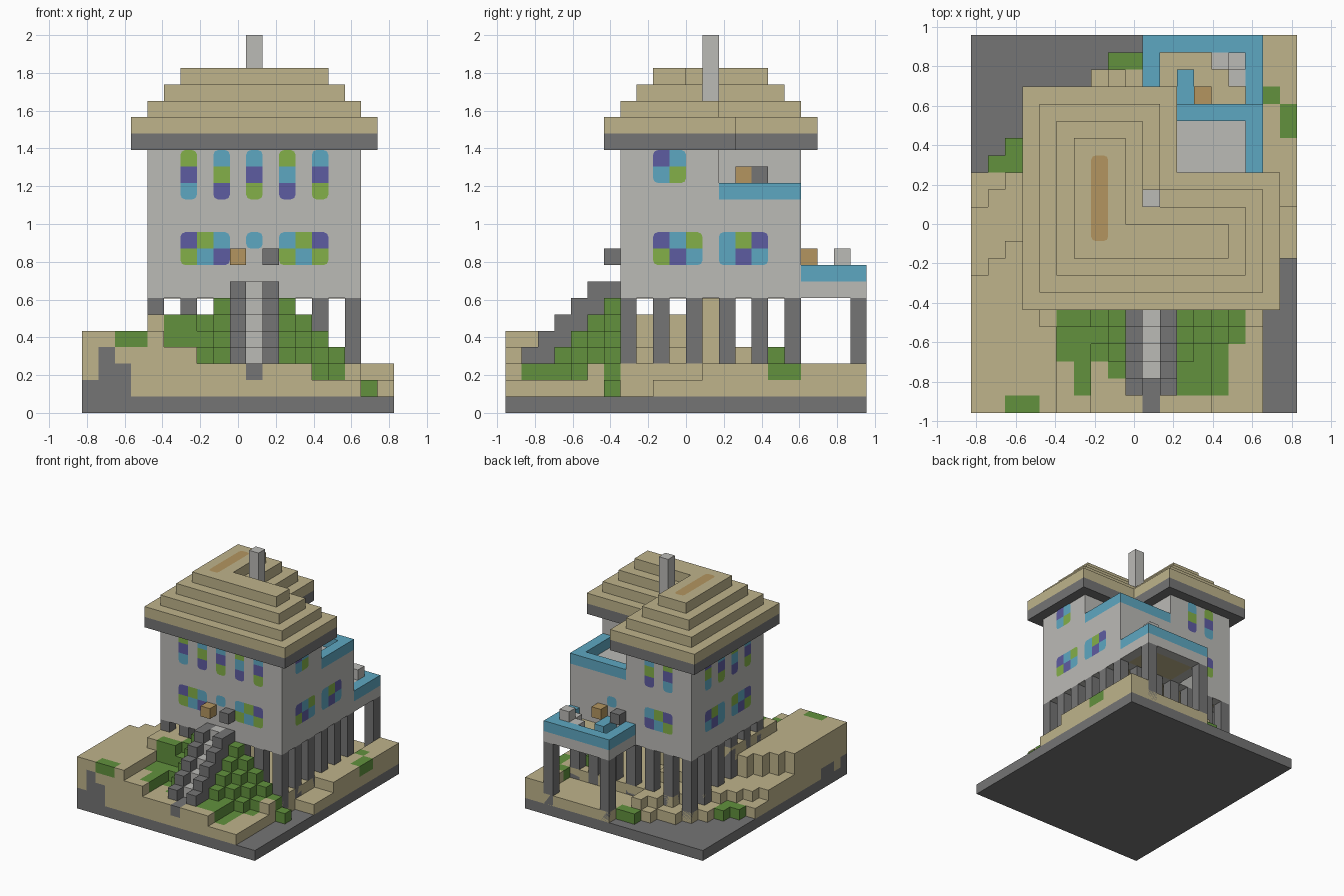
import bpy, bmesh, math
from mathutils import Vector

cube = bpy.data.objects.get("Cube")
if cube:
    bpy.data.objects.remove(cube)

U = 2 / 23            # edge of one block
NX, NY = 19, 22       # plot size in blocks


def place(x, y, z):
    return Vector(((x - NX / 2) * U, (y - NY / 2) * U, z * U))


def material(name, code):
    rgb = [(int(code[n:n + 2], 16) / 255) ** 2.2 for n in (0, 2, 4)]
    mat = bpy.data.materials.new(name)
    mat.use_nodes = True
    mat.diffuse_color = (*rgb, 1)
    mat.node_tree.nodes["Principled BSDF"].inputs["Base Color"].default_value = (*rgb, 1)
    return mat


TAN = material("sand tan", "BDB28A")
LIGHT = material("light grey", "BAB9B5")
DARK = material("dark grey", "747474")
BLUE = material("sky blue", "5EA6C0")
GREEN = material("grass green", "629040")
LIME = material("lime", "82AE4A")
PURPLE = material("purple", "5E5CA0")
WOOD = material("warm brown", "B29460")
GLASS = {"C": BLUE, "G": LIME, "P": PURPLE, "W": WOOD}


def finish(name, bm, mats):
    mesh = bpy.data.meshes.new(name)
    bm.to_mesh(mesh)
    bm.free()
    for mat in mats:
        mesh.materials.append(mat)
    obj = bpy.data.objects.new(name, mesh)
    bpy.context.scene.collection.objects.link(obj)
    return obj


def prism(name, mat, outline, z0, z1):
    """Upright block with a straight-edged outline, measured in blocks."""
    bm = bmesh.new()
    face = bm.faces.new([bm.verts.new(place(x, y, z0)) for x, y in outline])
    new = bmesh.ops.extrude_face_region(bm, geom=[face], use_keep_orig=True)["geom"]
    verts = [v for v in new if isinstance(v, bmesh.types.BMVert)]
    bmesh.ops.translate(bm, verts=verts, vec=(0, 0, (z1 - z0) * U))
    bmesh.ops.recalc_face_normals(bm, faces=bm.faces)
    return finish(name, bm, [mat])


def box(name, mat, x0, x1, y0, y1, z0, z1):
    return prism(name, mat, [(x0, y0), (x1, y0), (x1, y1), (x0, y1)], z0, z1)


def cell(name, mat, x, y, z, tall=1):
    return box(name, mat, x, x + 1, y, y + 1, z, z + tall)


def l_shape(inset):
    """Outline of the two-winged upper floor, shrunk by the inset."""
    a, b = 3 + inset, 6 + inset
    return [(a, b), (18 - inset, b), (18 - inset, 14 - inset),
            (12 - inset, 14 - inset), (12 - inset, 19 - inset), (a, 19 - inset)]


def panes(name, side, plane, top, columns):
    """Thin coloured panes; each column is a string read from the top down."""
    cells = {(c, top - 1 - n): p for c, text in columns.items()
             for n, p in enumerate(text) if p in GLASS}
    axis = Vector({"front": (0, -1, 0), "back": (0, 1, 0), "right": (1, 0, 0),
                   "left": (-1, 0, 0), "up": (0, 0, 1)}[side])

    def at(a, b):
        if side in ("front", "back"):
            p = place(a, plane, b)
        elif side == "up":
            p = place(a, b, plane)
        else:
            p = place(plane, a, b)
        return p + axis * 0.004

    bm = bmesh.new()
    keys = sorted(set(cells.values()))
    r = 0.28
    for (a, b), pane in cells.items():
        pts = []
        for sa, sb in ((-1, -1), (1, -1), (1, 1), (-1, 1)):
            ca, cb = a + 0.5 + sa / 2, b + 0.5 + sb / 2
            if (a + sa, b) in cells or (a, b + sb) in cells:
                pts.append((ca, cb))
                continue
            arc = [(ca - sa * r * (1 - math.cos(t)), cb - sb * r * (1 - math.sin(t)))
                   for t in (0, math.pi / 4, math.pi / 2)]
            pts += arc if sa * sb > 0 else arc[::-1]
        face = bm.faces.new([bm.verts.new(at(*p)) for p in pts])
        face.normal_update()
        if face.normal.dot(axis) < 0:
            face.normal_flip()
        face.material_index = keys.index(pane)
    finish(name, bm, [GLASS[k] for k in keys])


# Ground: stepped hill on the left, low lawn on the right, bushes by the stairs
def bush(i, j):
    if j > 6 or 9 <= i <= 11 or i > 17:
        return 0
    return 1 + j - (i - 12 if i > 11 else 8 - i)


def soil(i, j):
    if i >= 17:
        return 1 if j < 9 else 2 if j < 12 else 3
    if i >= 9:
        if i == 9 and j > 20:
            return 1
        return 2 if j > 17 or (i > 13 and j < 5) else 3
    if j >= 14 + i - (i > 5):
        return 1
    if j - i >= 8:
        return 3 if j - i < 12 else 2
    if i < 4:
        return 5
    if i < 7:
        return 6 if j > 4 else 5 if i == 4 else 4
    return 4 if j > 5 else 3


def height(i, j):
    if not (0 <= i < NX and 0 <= j < NY):
        return 1
    return max(soil(i, j), bush(i, j))


def ground_tint(i, j, k):
    rock = j == 0 and i < 3 and k < (2, 4, 3)[i]
    if rock or (i == 10 and j < 2 and k == 2) or (i == 0 and j in (2, 3) and k == 1):
        return 2
    low_grass = (5 <= i <= 8 and 3 <= j <= 5) or (i == 6 and j in (1, 2)) \
        or (12 <= i <= 14 and 1 <= j <= 5)
    rim = (i in (2, 3) and j == 0 and k == 4) or (i == 18 and j in (16, 17) and k == 2) \
        or (i == 17 and j == 18) or (i in (8, 9) and j == 20)
    slope_foot = i < 3 and j >= 14 and j - i > 11
    bushy = bush(i, j) >= soil(i, j) and k > 0 and bush(i, j) > 1
    return 1 if low_grass or rim or slope_foot or bushy else 0


def ground():
    bm = bmesh.new()

    def quad(points, tint):
        bm.faces.new([bm.verts.new(place(*p)) for p in points]).material_index = tint

    for i in range(NX):
        for j in range(NY):
            h = height(i, j)
            if h < 2:
                continue
            ring = [(i, j), (i + 1, j), (i + 1, j + 1), (i, j + 1)]
            quad([(x, y, h) for x, y in ring], ground_tint(i, j, h - 1))
            for n, (di, dj) in enumerate(((0, -1), (1, 0), (0, 1), (-1, 0))):
                p, q = ring[n], ring[(n + 1) % 4]
                for k in range(height(i + di, j + dj), h):
                    quad([(*p, k), (*q, k), (*q, k + 1), (*p, k + 1)], ground_tint(i, j, k))
    finish("ground", bm, [TAN, GREEN, DARK])


box("base_slab", DARK, 0, NX, 0, NY, 0, 1)
ground()
cell("corner_bush", GREEN, 15, 16, 2, 2)
cell("central_post", TAN, 10, 12, 1, 6)

# Stilts around the house and below the balcony
for i in range(4, 17, 2):
    for j in range(7, 18, 2):
        if i in (4, 16) or j in (7, 17):
            cell("stilt", DARK, i, j, 1, 6)
for i in (10, 16):
    cell("balcony_stilt", DARK, i, 21, 1, 6)

# Front stairs between two stepped walls
for j in range(1, 7):
    top = min(8, j + 3)
    for i in (9, 11):
        cell("stair_wall", DARK, i, j, 2, top - 2)
    if j > 1:
        cell("stair_step", LIGHT, 10, j, 2, top - 3 + (j == 6))

# House: full lower floor, two-winged upper floor, open terrace in the corner
box("lower_floor", LIGHT, 4, 17, 7, 18, 7, 13)
prism("upper_floor", LIGHT, l_shape(1), 13, 16)
box("floor_underside", TAN, 5, 16, 8, 17, 6.95, 7)
box("terrace_side_rail", BLUE, 16, 17, 13, 18, 13, 14)
box("terrace_back_rail", BLUE, 11, 16, 17, 18, 13, 14)

# Balcony with rim, rail, inner floor and furniture
for name, mat, z in (("balcony_rim", LIGHT, 7), ("balcony_rail", BLUE, 8)):
    for x0, x1, y0 in ((10, 11, 18), (16, 17, 18), (11, 16, 21)):
        box(name, mat, x0, x1, y0, 22, z, z + 1)
box("balcony_floor", TAN, 11, 16, 18, 21, 7, 8)
box("balcony_step", BLUE, 12, 13, 18, 20, 8, 9)
cell("seat", LIGHT, 14, 20, 8)
cell("seat", LIGHT, 15, 19, 8)
cell("table", LIGHT, 15, 20, 8, 2)

# Door lamps
for i, j, k, mat in ((9, 6, 9, WOOD), (11, 6, 9, DARK), (13, 18, 9, WOOD),
                     (11, 18, 9, DARK), (11, 14, 14, WOOD), (11, 15, 14, DARK)):
    cell("door_lamp", mat, i, j, k)

# Stepped roof, ridge strip and chimney
prism("eaves", DARK, l_shape(0), 16, 17)
for n in range(4):
    prism("roof_tier", TAN, l_shape(n), 17 + n, 18 + n)
cell("chimney", LIGHT, 10, 12, 19, 4)
panes("ridge_strip", "up", 21, 15, {7: "WWWWW"})

# Windows
panes("front_upper_windows", "front", 7, 16,
      {6: "GPC", 8: "CGP", 10: "CPG", 12: "GCP", 14: "CPG"})
LOWER = {9: "PG", 10: "CP", 11: "GC", 13: "CC", 14: "GP", 15: "PC"}
panes("front_lower_windows", "front", 7, 11,
      {6: "PG", 7: "GC", 8: "CP", 10: "C", 12: "CG", 13: "GC", 14: "PG"})
panes("right_lower_windows", "right", 17, 11, LOWER)
panes("left_lower_windows", "left", 4, 11, LOWER)
panes("right_upper_windows", "right", 17, 16, {9: "PC", 10: "CG"})
panes("left_upper_windows", "left", 4, 16, {9: "CPG", 11: "GCP", 13: "CPG", 15: "PGC"})
panes("back_upper_windows", "back", 18, 16, {6: "GPC", 8: "CGP"})
panes("back_lower_windows", "back", 18, 11, {6: "PG", 7: "GC", 8: "CP", 12: "C"})
